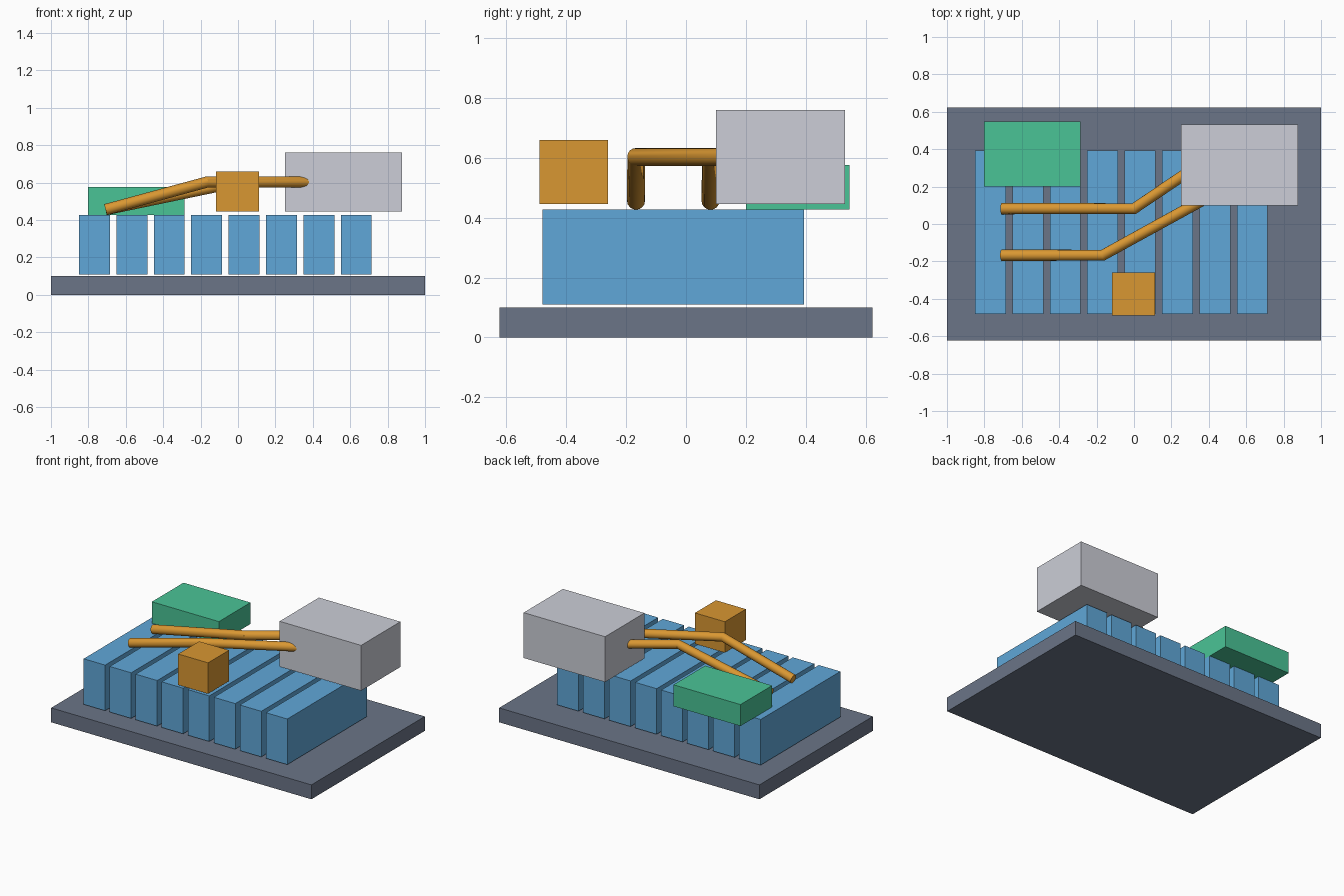
import bpy
from mathutils import Vector

default = bpy.data.objects.get("Cube")
if default:
    bpy.data.objects.remove(default, do_unlink=True)


def material(name, rgb):
    """Flat material from an 8-bit sRGB colour, stored as linear."""
    lin = [((c / 255 + 0.055) / 1.055) ** 2.4 for c in rgb]
    mat = bpy.data.materials.new(name)
    mat.use_nodes = True
    mat.diffuse_color = (*lin, 1)
    mat.node_tree.nodes["Principled BSDF"].inputs["Base Color"].default_value = (*lin, 1)
    return mat


slate = material("slate", (107, 117, 135))
blue = material("blue", (96, 167, 216))
green = material("green", (74, 196, 150))
orange = material("orange", (217, 151, 50))
silver = material("silver", (204, 206, 215))


def box(name, low, high, mat):
    """Box between two opposite corners."""
    low, high = Vector(low), Vector(high)
    bpy.ops.mesh.primitive_cube_add(size=1, location=(low + high) / 2)
    obj = bpy.context.object
    obj.name = name
    obj.scale = high - low
    bpy.ops.object.transform_apply(location=False, rotation=False, scale=True)
    obj.data.materials.append(mat)
    return obj


def cable(name, points, radius, mat):
    """Round, capped cable through straight segments."""
    curve = bpy.data.curves.new(name, "CURVE")
    curve.dimensions = "3D"
    curve.bevel_depth = radius
    curve.bevel_resolution = 6
    curve.use_fill_caps = True
    spline = curve.splines.new("POLY")
    spline.points.add(len(points) - 1)
    for point, co in zip(spline.points, points):
        point.co = (*co, 1)
    curve.materials.append(mat)
    obj = bpy.data.objects.new(name, curve)
    bpy.context.collection.objects.link(obj)
    bpy.ops.object.select_all(action="DESELECT")
    obj.select_set(True)
    bpy.context.view_layer.objects.active = obj
    bpy.ops.object.convert(target="MESH")
    bpy.ops.object.shade_smooth_by_angle()


# Tray and the row of cells standing just above it
box("base_tray", (-1, -0.6225, 0), (1, 0.6225, 0.1), slate)
for i in range(8):
    x = -0.85 + i * 0.2
    box(f"cell_{i + 1}", (x, -0.48, 0.11), (x + 0.165, 0.394, 0.427), blue)

# Modules above the cells
box("control_board", (-0.802, 0.2, 0.427), (-0.287, 0.547, 0.576), green)
box("power_unit", (0.25, 0.1, 0.445), (0.876, 0.531, 0.76), silver)
box("connector_block", (-0.117, -0.49, 0.445), (0.113, -0.26, 0.66), orange)

# Cables rising from the left cells into the power unit
z_low, z_high = 0.456, 0.603
cable("front_cable", [(-0.708, -0.167, z_low), (-0.167, -0.167, z_high), (0.5, 0.2, z_high)], 0.03, orange)
cable("rear_cable", [(-0.708, 0.082, z_low), (0, 0.082, z_high), (0.5, 0.42, z_high)], 0.03, orange)
